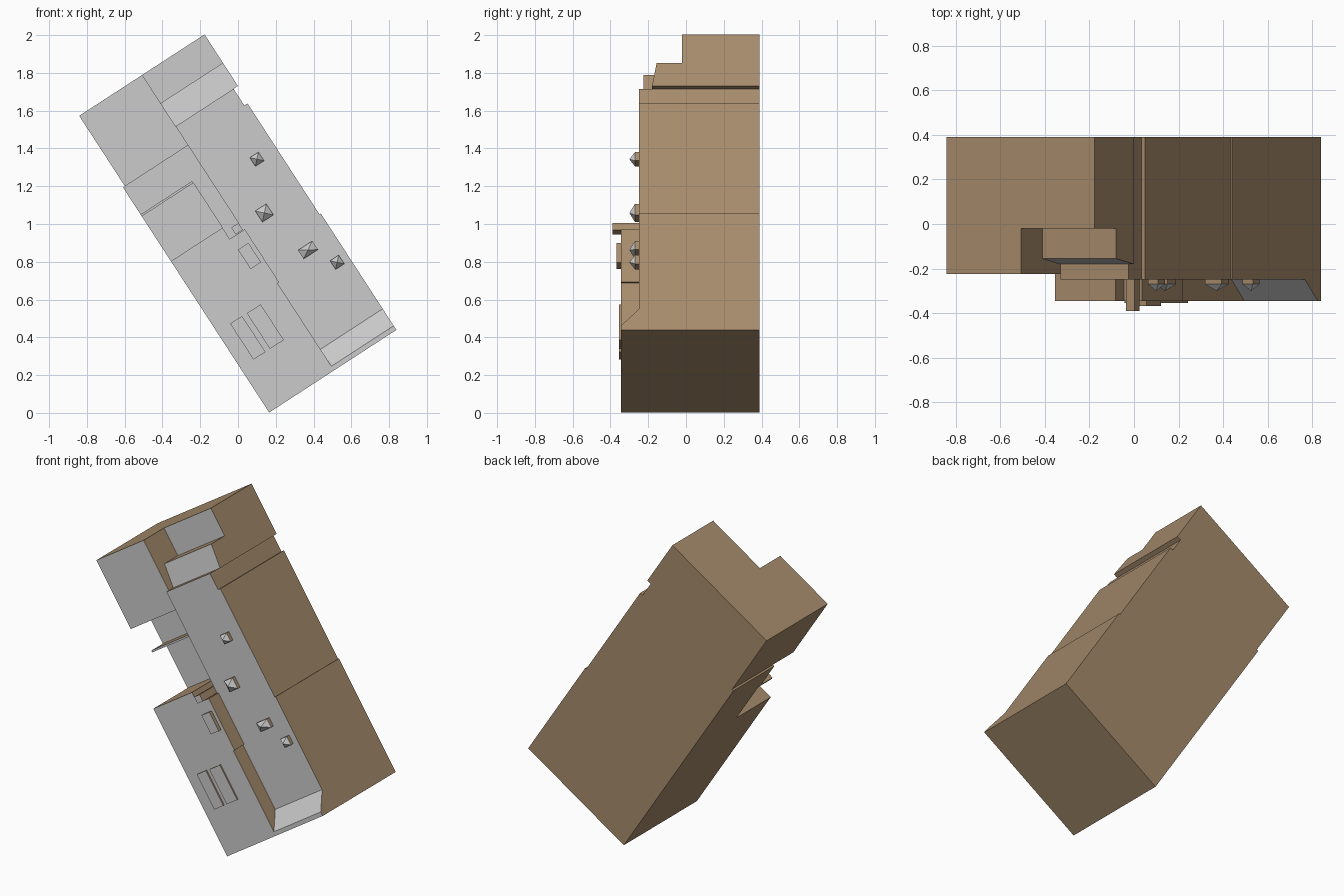
import bpy, bmesh, math
from mathutils import Vector

if "Cube" in bpy.data.objects:
    bpy.data.objects.remove(bpy.data.objects["Cube"])

# Cabinet is modelled upright (a = across, y = depth, b = up) and leaned by TILT
TILT = math.radians(33)
U = Vector((math.cos(TILT), 0, math.sin(TILT)))
V = Vector((-math.sin(TILT), 0, math.cos(TILT)))
ORIGIN = Vector((0.165, 0, 0.002))
BACK = 0.39

brown = bpy.data.materials.new("brown_casing")
brown.diffuse_color = (0.38, 0.26, 0.15, 1)
brown.use_nodes = True
brown.node_tree.nodes["Principled BSDF"].inputs["Base Color"].default_value = brown.diffuse_color
grey = bpy.data.materials.new("grey_front")
grey.diffuse_color = (0.8, 0.8, 0.8, 1)
grey.use_nodes = True
grey.node_tree.nodes["Principled BSDF"].inputs["Base Color"].default_value = grey.diffuse_color


def place(a, y, b):
    return ORIGIN + U * a + V * b + Vector((0, y, 0))


def finish(name, bm):
    # Faces looking forward are grey, the rest are brown
    bmesh.ops.recalc_face_normals(bm, faces=bm.faces)
    bm.normal_update()
    for f in bm.faces:
        f.material_index = 1 if f.normal.y < -0.1 else 0
    me = bpy.data.meshes.new(name)
    bm.to_mesh(me)
    bm.free()
    me.materials.append(brown)
    me.materials.append(grey)
    ob = bpy.data.objects.new(name, me)
    bpy.context.collection.objects.link(ob)
    return ob


def prism(name, a0, a1, profile):
    # Side profile of (y, b) points swept across from a0 to a1
    bm = bmesh.new()
    ends = [[bm.verts.new(place(a, y, b)) for y, b in profile] for a in (a0, a1)]
    bm.faces.new(ends[0])
    bm.faces.new(ends[1])
    n = len(profile)
    for i in range(n):
        j = (i + 1) % n
        bm.faces.new((ends[0][i], ends[0][j], ends[1][j], ends[1][i]))
    return finish(name, bm)


def block(name, a0, a1, b0, b1, front, back=BACK):
    return prism(name, a0, a1, [(back, b0), (back, b1), (front, b1), (front, b0)])


def knob(name, a, b, w, h):
    # Short square collar with a pyramid cap
    bm = bmesh.new()
    corners = [(-1, -1), (1, -1), (1, 1), (-1, 1)]
    rings = [[bm.verts.new(place(a + s * w / 2, y, b + t * h / 2)) for s, t in corners]
             for y in (-0.248, -0.27)]
    tip = bm.verts.new(place(a, -0.3, b))
    for i in range(4):
        j = (i + 1) % 4
        bm.faces.new((rings[0][i], rings[0][j], rings[1][j], rings[1][i]))
        bm.faces.new((rings[1][i], rings[1][j], tip))
    bm.faces.new(rings[0])
    return finish(name, bm)


# Upper housing
block("upper_left_housing", 0.012, 0.41, 1.42, 1.865, -0.225)
prism("upper_right_housing", 0.41, 0.803,
      [(BACK, 1.54), (BACK, 1.865), (-0.02, 1.865), (-0.02, 1.686),
       (-0.155, 1.686), (-0.18, 1.54)])

# Right column with narrow neck and bevelled foot
block("neck_band", 0.41, 0.775, 1.435, 1.54, -0.248)
block("right_column", 0.41, 0.795, 0.734, 1.435, -0.248)
prism("right_base", 0.41, 0.803,
      [(BACK, 0), (BACK, 0.734), (-0.248, 0.734), (-0.248, 0.133),
       (-0.345, 0.026), (-0.345, 0)])

# Open bay on the left with its shelf
block("bay_wall_top", 0, 0.325, 1.25, 1.42, -0.02)
block("bay_wall_recess", 0, 0.325, 0.955, 1.25, 0.0)
block("bay_side_strip", 0.325, 0.41, 0.884, 1.42, -0.02)
block("bay_shelf", 0, 0.325, 1.238, 1.25, -0.135, 0.0)

# Lower left cabinet
block("lower_left_cabinet", 0, 0.325, 0, 0.955, -0.345)
block("lower_middle_cabinet", 0.325, 0.41, 0, 0.884, -0.345)
block("cabinet_edge_trim", 0.41, 0.42, 0.55, 0.884, -0.345, -0.24)
block("small_spout", 0.365, 0.41, 0.887, 0.93, -0.39, -0.02)

# Raised plates on the cabinet front
for name, a0, a1, b0, b1, y in (("upper_plate", 0.331, 0.397, 0.69, 0.813, -0.367),
                                ("left_plate", 0.083, 0.158, 0.28, 0.507, -0.355),
                                ("right_plate", 0.187, 0.274, 0.28, 0.505, -0.355)):
    block(name, a0, a1, b0, b1, y, -0.34)

# Knobs down the right column
for i, k in enumerate(((0.676, 1.16, 0.055, 0.055), (0.554, 0.9, 0.07, 0.07),
                       (0.641, 0.61, 0.09, 0.055), (0.735, 0.471, 0.055, 0.055))):
    knob(f"knob_{i + 1}", *k)
